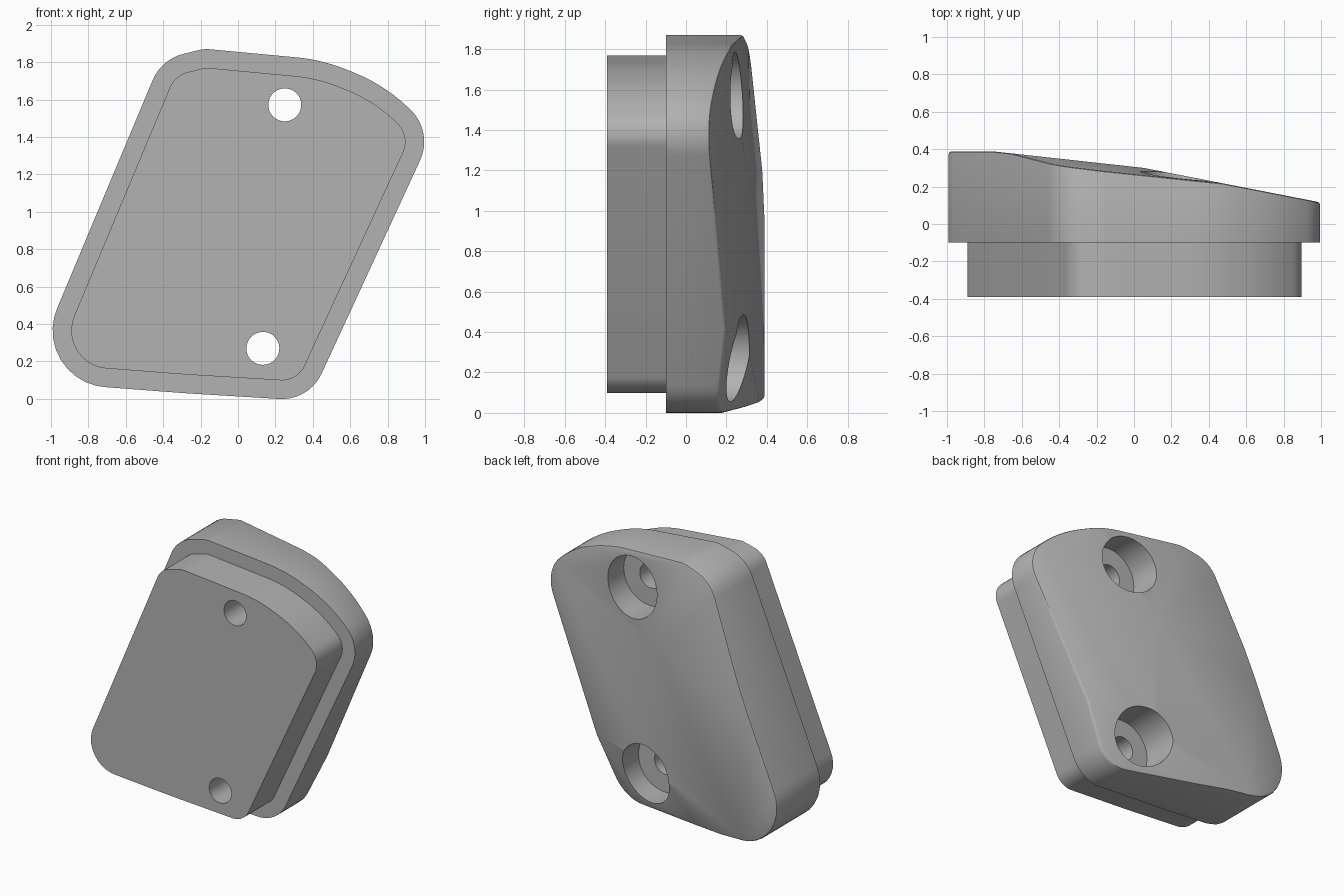
import bpy, bmesh, math
from mathutils import Vector

old = bpy.data.objects.get("Cube")
if old:
    bpy.data.objects.remove(old)

grey = bpy.data.materials.new("plain grey")
grey.use_nodes = True
colour = (0.45, 0.45, 0.45, 1)
grey.diffuse_color = colour
grey.node_tree.nodes["Principled BSDF"].inputs["Base Color"].default_value = colour


def rounded(corners, steps=10):
    """Round each (x, z, tangent length) corner with a circular arc."""
    pts = []
    for i, (x, z, t) in enumerate(corners):
        c = Vector((x, z))
        before = (Vector(corners[i - 1][:2]) - c).normalized()
        after = (Vector(corners[(i + 1) % len(corners)][:2]) - c).normalized()
        w = math.sin(before.angle(after) / 2)
        a, b = c + before * t, c + after * t
        for k in range(steps + 1):
            u = k / steps
            p, q, r = (1 - u) ** 2, 2 * u * (1 - u) * w, u * u
            pts.append((a * p + c * q + b * r) / (p + q + r))
    return pts


def inset(pts, d):
    """Offset a counter-clockwise outline inwards."""
    out = []
    for i, p in enumerate(pts):
        e = (pts[(i + 1) % len(pts)] - pts[i - 1]).normalized()
        out.append(p + Vector((-e.y, e.x)) * d)
    return out


# Outline of the flange, counter-clockwise from the lower right
outer = rounded([
    (0.38, -0.01, 0.16), (1.045, 1.43, 0.17), (0.78, 1.68, 0.17),
    (0.45, 1.813, 0.14), (-0.18, 1.872, 0.03), (-0.41, 1.815, 0.12),
    (-1.13, 0.095, 0.42), (-0.28, 0.03, 0.05)])
inner = inset(outer, 0.1)

# Stepped body: narrow plug in front, wide flange behind
bm = bmesh.new()
loops = [[bm.verts.new((p.x, y, p.y)) for p in line]
         for line, y in ((inner, -0.39), (inner, -0.1), (outer, -0.1), (outer, 0.6))]
for a, b in zip(loops, loops[1:]):
    for i in range(len(a)):
        bm.faces.new((a[i - 1], a[i], b[i], b[i - 1]))
bm.faces.new(loops[0])
bm.faces.new(loops[-1])
bmesh.ops.recalc_face_normals(bm, faces=bm.faces)

# Sloping back, cut by planes y = a + b*x + c*z
for a, b, c in ((0.388, 0, 0), (0.3055, -0.11, 0), (0.31, -0.195, 0),
                (0.238, -0.217, 0.204), (0.3775, -0.11, -0.06)):
    cut = bmesh.ops.bisect_plane(
        bm, geom=bm.verts[:] + bm.edges[:] + bm.faces[:], dist=1e-5,
        plane_co=(0, a, 0), plane_no=Vector((-b, 1, -c)).normalized(), clear_outer=True)
    edges = [g for g in cut["geom_cut"] if isinstance(g, bmesh.types.BMEdge)]
    bmesh.ops.holes_fill(bm, edges=edges, sides=0)
bmesh.ops.remove_doubles(bm, verts=bm.verts, dist=0.003)
bmesh.ops.recalc_face_normals(bm, faces=bm.faces)

# Small rounding of the back rim
rim = [e for e in bm.edges if len(e.link_faces) == 2
       and min(v.co.y for v in e.verts) > 0.03 and e.calc_face_angle() > 0.7]
bmesh.ops.bevel(bm, geom=rim, offset=0.014, segments=2, profile=0.5,
                affect='EDGES', clamp_overlap=True)
mesh = bpy.data.meshes.new("cover_plate")
bm.to_mesh(mesh)
bm.free()
mesh.materials.append(grey)
plate = bpy.data.objects.new("cover_plate", mesh)
bpy.context.collection.objects.link(plate)
bpy.context.view_layer.objects.active = plate
plate.select_set(True)


def drill(x, z, radius, y0, y1):
    """Cut a round hole along y."""
    bpy.ops.mesh.primitive_cylinder_add(
        vertices=48, radius=radius, depth=y1 - y0,
        location=(x, (y0 + y1) / 2, z), rotation=(math.pi / 2, 0, 0))
    cutter = bpy.context.object
    cutter.name = "hole_cutter"
    cutter.hide_render = True
    cutter.data.materials.append(grey)
    bpy.context.view_layer.objects.active = plate
    mod = plate.modifiers.new("hole", 'BOOLEAN')
    mod.operation, mod.solver, mod.object = 'DIFFERENCE', 'EXACT', cutter
    bpy.ops.object.modifier_apply(modifier=mod.name)
    bpy.data.objects.remove(cutter)


# Screw holes with wide counterbores at the back
for x, z in ((0.25, 1.572), (0.133, 0.27)):
    drill(x, z, 0.088, -0.6, 0.6)
    drill(x, z, 0.215, 0.04, 0.6)

bpy.ops.object.select_all(action='DESELECT')
plate.select_set(True)
bpy.context.view_layer.objects.active = plate
bpy.ops.object.shade_smooth_by_angle(angle=math.radians(35))
